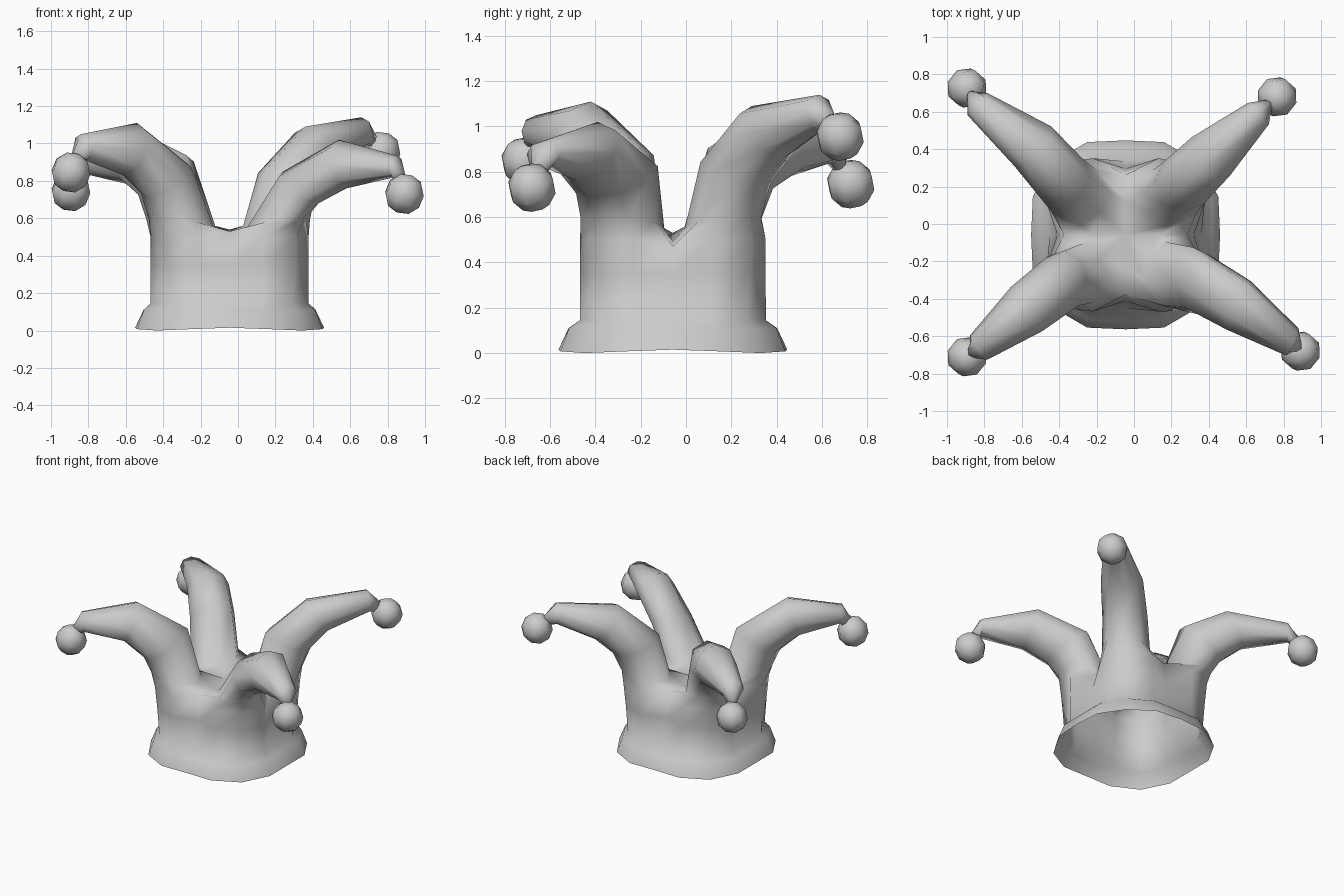
import bpy, bmesh
from math import sin, cos, pi, radians
from mathutils import Vector

if "Cube" in bpy.data.objects:
    bpy.data.objects.remove(bpy.data.objects["Cube"])

CX, CY = -0.045, -0.058


def finish(bm, name):
    bmesh.ops.recalc_face_normals(bm, faces=bm.faces)
    me = bpy.data.meshes.new(name)
    bm.to_mesh(me)
    bm.free()
    for p in me.polygons:
        p.use_smooth = True
    ob = bpy.data.objects.new(name, me)
    bpy.context.collection.objects.link(ob)
    return ob


def bridge(bm, a, b):
    n = len(a)
    for i in range(n):
        j = (i + 1) % n
        bm.faces.new((a[i], a[j], b[j], b[i]))


# Horns: (upper point, lower point, half width) per section, then the bell centre
# order: back right, back left, front left, front right
horns = [
    ([((.09, .06, .56), (.34, .28, .60), .165),
      ((.15, .11, .86), (.38, .33, .74), .155),
      ((.36, .29, 1.09), (.46, .43, .86), .145),
      ((.66, .59, 1.14), (.67, .59, .98), .08)], (.765, .68, .955)),
    ([((-.18, .06, .56), (-.45, .28, .60), .165),
      ((-.28, .15, .94), (-.49, .33, .69), .155),
      ((-.50, .37, 1.05), (-.58, .46, .78), .145),
      ((-.84, .64, .97), (-.83, .64, .84), .08)], (-.893, .727, .745)),
    ([((-.18, -.18, .56), (-.45, -.39, .60), .165),
      ((-.28, -.20, .90), (-.49, -.42, .71), .155),
      ((-.54, -.42, 1.11), (-.61, -.49, .83), .145),
      ((-.84, -.66, 1.05), (-.82, -.66, .91), .08)], (-.893, -.71, .845)),
    ([((.09, -.18, .56), (.35, -.39, .60), .165),
      ((.24, -.19, .85), (.43, -.42, .68), .155),
      ((.54, -.39, 1.02), (.58, -.48, .76), .145),
      ((.85, -.63, .935), (.84, -.63, .82), .08)], (.89, -.68, .73)),
]

# Hat: flared brim and fluted body as 16-sided rings (z, axis radius, corner radius)
bm = bmesh.new()
seam_z = [0.47, 0.54, 0.53, 0.53]
rings = []
for z, ra, rd in [(0, .505, .55), (.11, .46, .51), (.145, .405, .48),
                  (.35, .365, .495), (.50, .33, .51)]:
    ring = []
    for k in range(16):
        t = k * pi / 8
        r = ra + (rd - ra) * abs(sin(2 * t))
        zz = z
        if z == 0:
            zz = 0.015 * cos(2 * t) ** 2
        elif z == 0.5 and k % 4 == 0:
            zz = seam_z[k // 4]
        sy = 0.97 if z > 0.12 else 1
        ring.append(bm.verts.new((CX + r * cos(t), CY + sy * r * sin(t), zz)))
    rings.append(ring)
for a, b in zip(rings, rings[1:]):
    bridge(bm, a, b)

# Valley between the horns
centre = bm.verts.new((CX, CY, 0.52))
saddle = [bm.verts.new((CX + .18 * cos(i * pi / 2), CY + .18 * sin(i * pi / 2),
                        (seam_z[i] + .52) / 2)) for i in range(4)]

# Horns lofted out of each quarter of the body
top = rings[-1]
for i, (sections, bell) in enumerate(horns):
    loop = [top[(4 * i + k) % 16] for k in range(5)]
    loop += [saddle[(i + 1) % 4], centre, saddle[i]]
    first, last = sections[0], sections[-1]
    d = (Vector(last[0]) - Vector(first[1])).to_2d().normalized()
    side = Vector((-d.y, d.x, 0))
    # narrow tip reaching down to the bell
    tip = (Vector(last[0]) + Vector(last[1])) / 2
    end = tip.lerp(Vector(bell), 0.5)
    half = Vector((d.x * .03, d.y * .03, .03))
    for n, (u, l, w) in enumerate(sections + [(end + half, end - half, .03)]):
        u, l = Vector(u), Vector(l)
        c = (u + l) / 2
        new = []
        for j in range(8):
            a = (j - 2) * pi / 4
            p = c + (l - c) * cos(a) + side * w * sin(a)
            if n == 0 and j in (5, 7):      # squarer foot leaves a flat-bottomed valley
                p = p.lerp(loop[j].co, 0.2)
            new.append(bm.verts.new(p))
        bridge(bm, loop, new)
        loop = new
    bm.faces.new(loop)
finish(bm, "hat")

# Bells
for name, (_, pos) in zip(("back_right", "back_left", "front_left", "front_right"), horns):
    bm = bmesh.new()
    bmesh.ops.create_uvsphere(bm, u_segments=8, v_segments=5, radius=0.109)
    ob = finish(bm, name + "_bell")
    ob.location = pos
    ob.rotation_euler = (radians(20), radians(15), radians(30))
